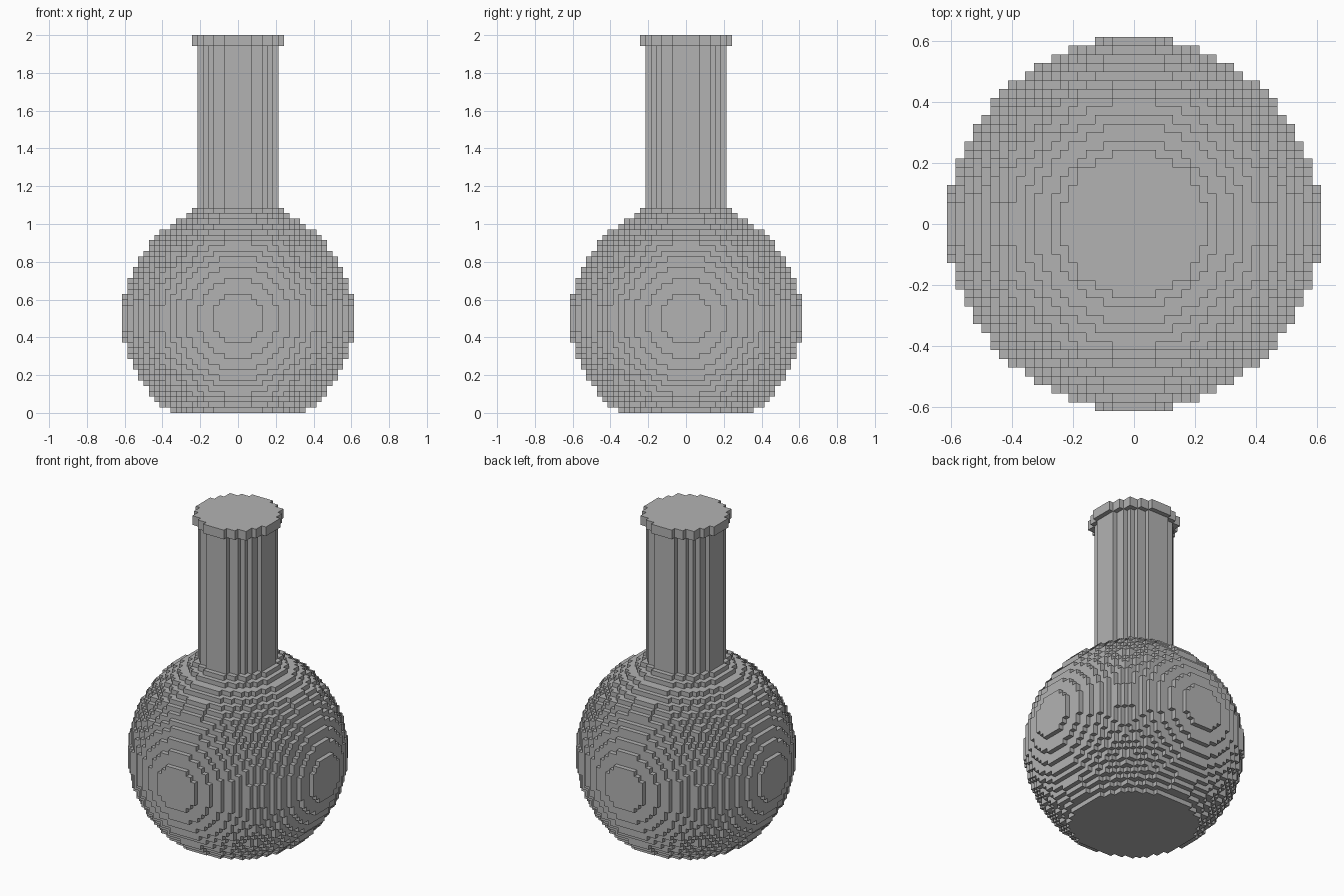
import bpy
import bmesh
from mathutils import Vector

if "Cube" in bpy.data.objects:
    bpy.data.objects.remove(bpy.data.objects["Cube"], do_unlink=True)

UNIT = 2 / 70      # edge of one block
CENTRE = 17        # block layer holding the bulb's centre
SPAN = range(-21, 22)

grey = bpy.data.materials.new("plain grey")
grey.use_nodes = True
grey.diffuse_color = (0.45, 0.45, 0.45, 1)
grey.node_tree.nodes["Principled BSDF"].inputs["Base Color"].default_value = (0.45, 0.45, 0.45, 1)


def in_ball(x, y, z):
    """Ball of blocks with slightly wider flat caps on its sides."""
    limit = 461 if max(abs(x), abs(y)) == 21 else 457
    return x * x + y * y + z * z <= limit


def ball(bottom, top):
    return {(x, y, z) for x in SPAN for y in SPAN for z in range(bottom, top)
            if in_ball(x, y, z - CENTRE)}


def disc(radius, bottom, top):
    return {(x, y, z) for x in SPAN for y in SPAN for z in range(bottom, top)
            if x * x + y * y <= radius * radius}


parts = {
    "round_body": ball(0, 37),
    "shoulder_collar": disc(8.5, 37, 38),
    "neck": disc(7.5, 38, 68),
    "top_rim": disc(8.5, 68, 70),
}
solid = set().union(*parts.values())


def build(name, cells):
    """Make the outer faces of a group of blocks."""
    bm = bmesh.new()
    corners = {}

    def corner(p):
        key = tuple(round(2 * c) for c in p)
        if key not in corners:
            corners[key] = bm.verts.new(p * UNIT)
        return corners[key]

    for cell in sorted(cells):
        middle = Vector(cell) + Vector((0, 0, 0.5))
        for axis in range(3):
            for sign in (-1, 1):
                step = [0, 0, 0]
                step[axis] = sign
                if tuple(c + s for c, s in zip(cell, step)) in solid:
                    continue
                n = Vector(step) / 2
                u = Vector((0, 0, 0))
                u[(axis + 1) % 3] = 0.5
                v = n.cross(u) * 2
                bm.faces.new([corner(middle + n + o)
                              for o in (-u - v, u - v, u + v, v - u)])
    mesh = bpy.data.meshes.new(name)
    bm.to_mesh(mesh)
    bm.free()
    mesh.materials.append(grey)
    bpy.context.collection.objects.link(bpy.data.objects.new(name, mesh))


for part_name, part_cells in parts.items():
    build(part_name, part_cells)
